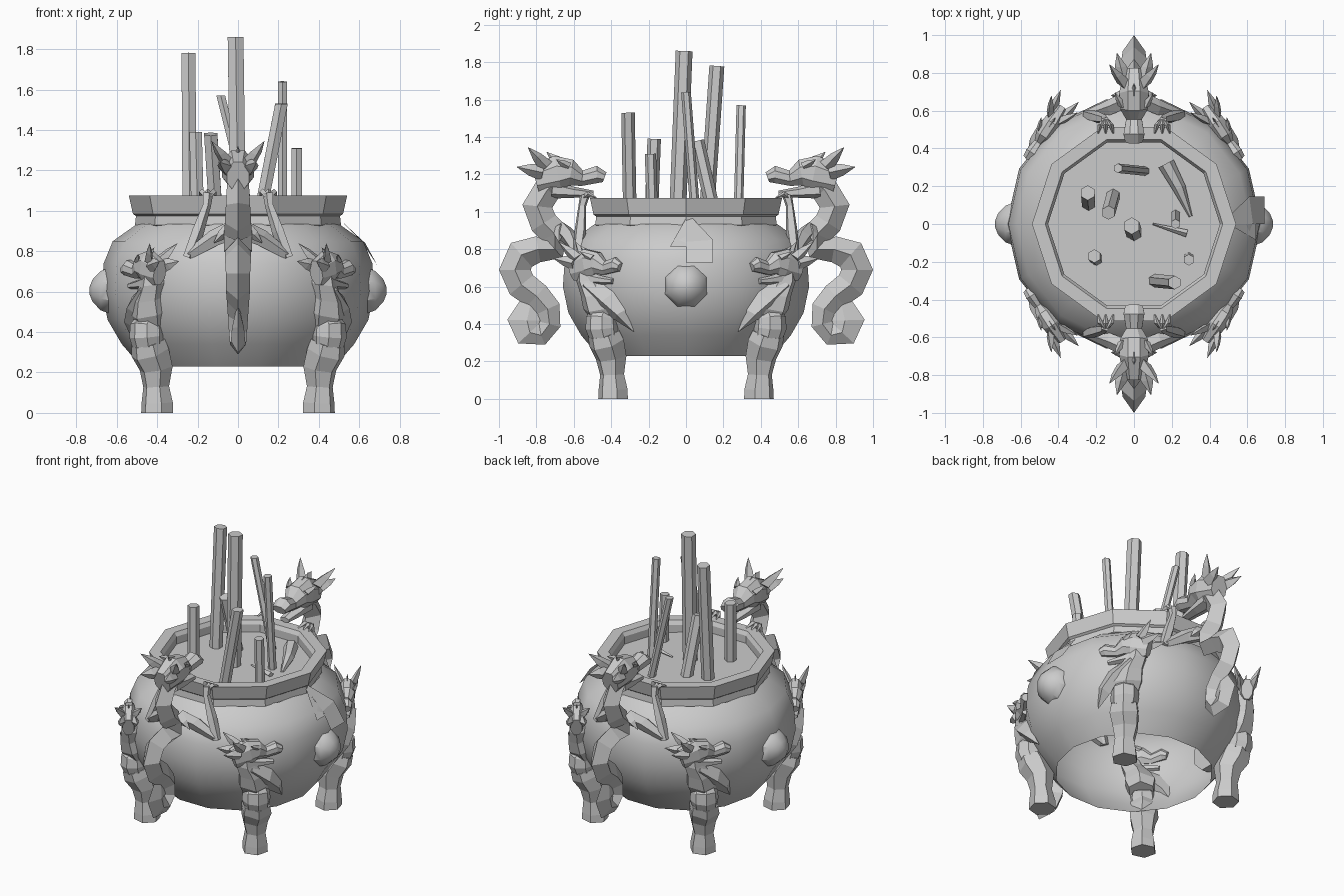
import bpy, bmesh
from math import sin, cos, pi, radians
from mathutils import Vector as V

QUAD = [(1, 1), (-1, 1), (1, -1), (-1, -1)]
ENDS = [(1, 1), (1, -1)]


def make(name, parts, copies=((1, 1),), smooth=None):
    """One object from (verts, faces) parts, repeated with mirrored x / y signs."""
    bm = bmesh.new()
    for sx, sy in copies:
        for verts, faces in parts:
            vs = [bm.verts.new((p[0] * sx, p[1] * sy, p[2])) for p in verts]
            for f in faces:
                bm.faces.new([vs[i] for i in f])
    bmesh.ops.recalc_face_normals(bm, faces=bm.faces[:])
    me = bpy.data.meshes.new(name)
    bm.to_mesh(me)
    bm.free()
    if smooth:
        me.polygons.foreach_set("use_smooth", [True] * len(me.polygons))
        me.set_sharp_from_angle(angle=radians(smooth))
    ob = bpy.data.objects.new(name, me)
    bpy.context.collection.objects.link(ob)
    return ob


def skin(rings, start=True, end=True):
    """Join rings of equal size into a tube with optional end caps."""
    n, m = len(rings[0]), len(rings)
    verts = [p for r in rings for p in r]
    faces = [(i * n + j, i * n + (j + 1) % n, (i + 1) * n + (j + 1) % n, (i + 1) * n + j)
             for i in range(m - 1) for j in range(n)]
    if start:
        faces.append(tuple(range(n))[::-1])
    if end:
        faces.append(tuple(range((m - 1) * n, m * n)))
    return verts, faces


def loft(pts, radii, lat, n=6, phase=pi / 2):
    """Tube along pts; radii are (half width along lat, half depth) or one number."""
    pts, lat, rings = [V(p) for p in pts], V(lat).normalized(), []
    for i, p in enumerate(pts):
        t = pts[min(i + 1, len(pts) - 1)] - pts[max(i - 1, 0)]
        nrm = t.cross(lat).normalized()
        a, b = radii[i] if isinstance(radii[i], tuple) else (radii[i], radii[i])
        rings.append([p + lat * a * cos(2 * pi * k / n + phase) + nrm * b * sin(2 * pi * k / n + phase)
                      for k in range(n)])
    return skin(rings)


def lathe(profile, n, start=False, end=False):
    return skin([[V((r * cos(2 * pi * k / n), r * sin(2 * pi * k / n), z)) for k in range(n)]
                 for r, z in profile], start, end)


def head(origin, fwd, s, w=1.0):
    """Horned beast head: u forward, v sideways, w up; w narrows it."""
    o, f = V(origin), V(fwd).normalized()
    l = f.cross(V((0, 0, 1)))
    P = lambda u, v, z: o + (f * u + l * v * w + V((0, 0, z))) * s
    R = lambda rs: [(a * s * w, b * s) for a, b in rs]
    parts = [
        loft([P(-.06, 0, -.01), P(.06, 0, .025), P(.13, 0, .03), P(.19, 0, .0), P(.27, 0, .02), P(.31, 0, .005)],
             R([(.06, .08), (.085, .105), (.08, .075), (.045, .045), (.06, .05), (.05, .03)]), l, 8, pi / 8),
        loft([P(.03, 0, -.06), P(.14, 0, -.075), P(.25, 0, -.085)],
             R([(.06, .05), (.05, .03), (.035, .018)]), l),
        loft([P(.11, 0, .07), P(.04, 0, .10), P(0, 0, .14)], R([(.02, .03), (.015, .025), (.001, .001)]), l, 4),
    ]
    for v in (1, -1):
        for a, b, r in [((.0, .05, .06), (-.1, .13, .165), .04),     # horn
                        ((-.02, .05, .03), (-.16, .09, .06), .045),  # ear
                        ((.12, .06, .06), (.05, .10, .10), .025)]:   # brow
            a, b = P(*a[:1], a[1] * v, a[2]), P(*b[:1], b[1] * v, b[2])
            parts.append(loft([a, a.lerp(b, .5), b], R([(r, r), (r * .7, r * .7), (.001, .001)]), l, 4))
    return parts


# open-bottomed bowl, rim and ash filling
make("bowl", [lathe([(.48, .23), (.575, .34), (.645, .46), (.675, .6), (.665, .74), (.62, .85), (.5, .935)], 14)],
     smooth=40)
make("rim", [lathe([(.50, .925), (.51, .93), (.505, .975), (.52, .985), (.54, 1.075), (.47, 1.075),
                    (.455, 1.05), (.455, 1.0)], 10, end=True)])

# side bosses
dome = [(.13, .58), (.13, .62), (.105, .68), (.06, .72), (.02, .735)]
make("side_boss", [skin([[V((x, r * cos((k + .5) * pi / 4), .605 + r * sin((k + .5) * pi / 4)))
                          for k in range(8)] for r, x in dome])], [(1, 1), (-1, 1)], smooth=40)

# legs with shoulders, beast heads and mane fins
TAN = (.7, -.7, 0)
make("leg", [
    loft([(.40, .39, 0), (.40, .39, .05), (.405, .395, .13), (.405, .40, .22), (.435, .425, .30), (.445, .44, .35)],
         [.082, .08, .066, .085, .098, .088], TAN, 6),
    loft([(.445, .44, .34), (.45, .45, .38), (.45, .45, .43), (.44, .44, .46)], [.08, .088, .084, .065], TAN, 8),
    loft([(.42, .43, .44), (.43, .45, .5), (.435, .48, .57), (.42, .52, .64), (.42, .53, .70)],
         [.085, .105, .088, .07, .055], TAN, 6),
], QUAD)
make("leg_head", head((.415, .565, .70), (.55, -.83, 0), .84, .75), QUAD)
make("leg_mane", [loft([(.44, .52, .61), (.50, .42, .52), (.53, .35, .45), (.52, .28, .36)],
                       [(.06, .05), (.06, .07), (.04, .045), .002], (.8, .5, 0), 4)], QUAD)

# handle beasts: winding blade-backed body and spread tail
path = [(.66, 1.17), (.74, 1.12), (.795, 1.03), (.76, .94), (.70, .88), (.70, .80), (.79, .80), (.88, .77), (.915, .69),
        (.88, .61), (.80, .55), (.74, .48), (.73, .40), (.775, .34), (.835, .355), (.85, .42), (.83, .51)]
wide = [.055, .055, .06, .065, .07, .07, .065, .065, .06, .06, .055, .05, .045, .04, .035, .03, .01]
deep = [.05, .075, .08, .075, .08, .06, .07, .085, .085, .08, .075, .07, .06, .055, .085, .105, .06]
make("handle_body", [loft([(0, y, z) for y, z in path], list(zip(wide, deep)), (1, 0, 0), 4)], ENDS)
make("handle_head", head((0, .745, 1.18), (0, -1, 0), 1), ENDS)

# handle arms gripping the rim, with claws and elbow tufts
arm = [loft([(.03, .66, .90), (.12, .62, .86), (.245, .58, .78)], [.05, .045, .025], (0, 1, 0), 5),
       loft([(.25, .58, .77), (.20, .565, .90), (.155, .555, 1.03), (.15, .54, 1.09)],
            [.028, .033, .022, .028], (0, 1, 0), 5),
       loft([(.04, .67, .91), (.08, .68, .88), (.12, .68, .84)], [.035, .025, .002], (0, 1, 0), 4)]
for dx in (-.04, 0, .04):
    arm.append(loft([(.15, .555, 1.07), (.15 + dx * .7, .525, 1.095), (.15 + dx, .48, 1.075)],
                    [.018, .015, .004], (1, 0, 0), 4))
make("handle_arm", arm, QUAD)

# incense sticks: base xy, top xyz, radius
sticks = [((0, -.045), (-.012, -.01, 1.86), .045), ((-.24, .11), (-.245, .165, 1.78), .04),
          ((-.2, -.185), (-.21, -.17, 1.39), .036), ((-.11, .15), (-.135, .06, 1.38), .038),
          ((.06, .28), (-.085, .295, 1.57), .025), ((.22, .05), (.22, .0, 1.64), .026),
          ((.11, -.3), (.215, -.31, 1.53), .036), ((.29, -.18), (.29, -.19, 1.31), .03)]
make("incense_sticks", [loft([(b[0], b[1], .99), t], [r, r], (1, 0, 0)) for b, t, r in sticks]
     + [loft([(.17, .32, 1.03), (.24, .19, 1.02), (.3, .04, 1.0)], [.045, .035, .01], (0, 0, 1)),
        loft([(.1, 0, 1.01), (.28, -.05, 1.01)], [.005, .02], (0, 0, 1), 4)])

# paper slip hanging from the rim on the right side
make("paper_slip", [
    ([(.495, 0, .965), (.495, .035, .965), (.61, .145, .85), (.69, .145, .73), (.69, 0, .73), (.63, 0, .84)],
     [(0, 1, 2, 5), (5, 2, 3, 4)]),
    ([(.5, 0, .965), (.645, 0, .815), (.645, -.085, .815)], [(0, 1, 2)])])
